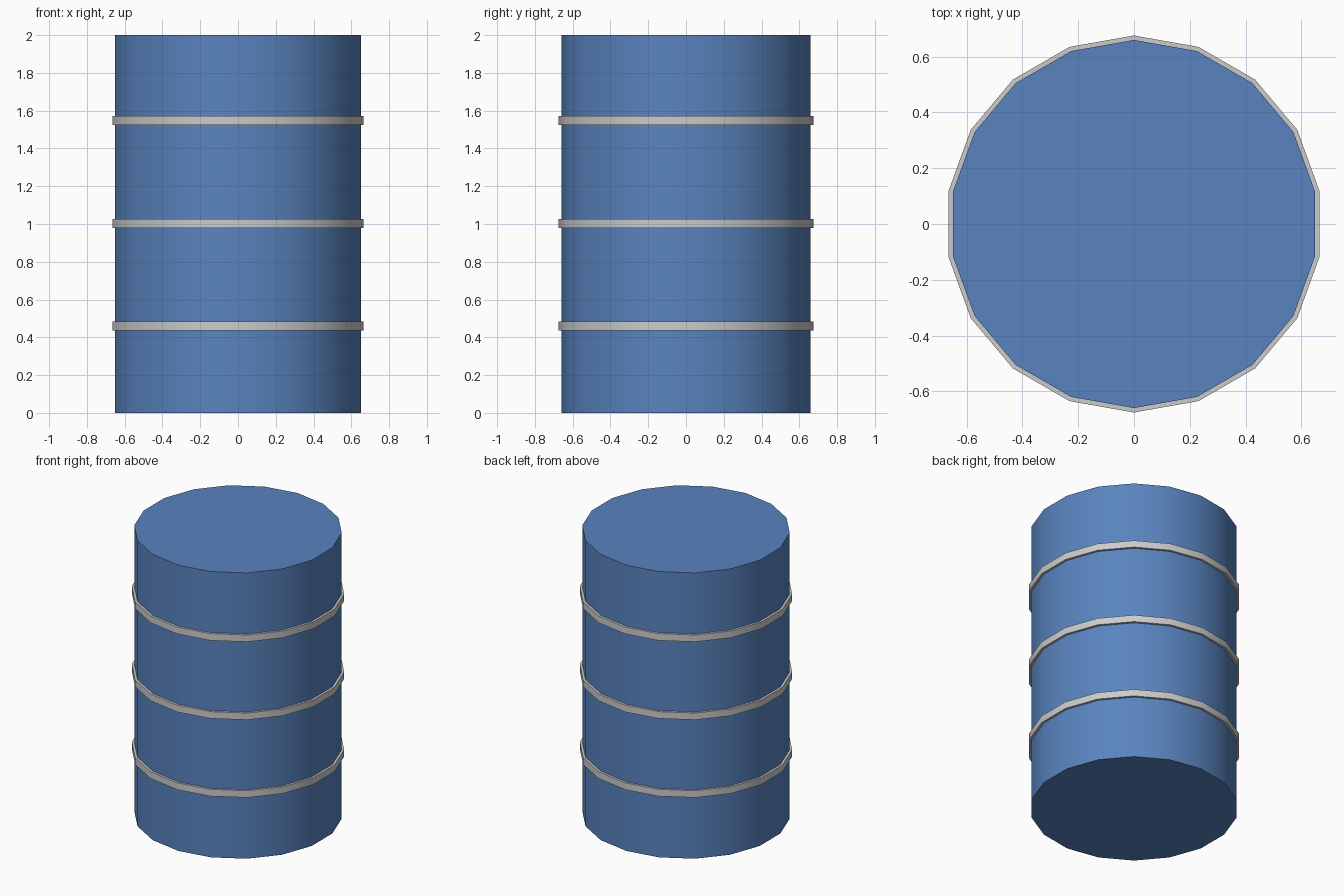
import bpy, bmesh
from math import sin, cos, radians, tau

if "Cube" in bpy.data.objects:
    bpy.data.objects.remove(bpy.data.objects["Cube"])

SIDES = 18


def revolve(name, profile, closed, color=None):
    """Spin an (r, z) profile into an 18-sided solid."""
    bm = bmesh.new()
    rings = [[bm.verts.new((r * sin(tau * i / SIDES), r * cos(tau * i / SIDES), z))
              for i in range(SIDES)] for r, z in profile]
    pairs = list(zip(rings, rings[1:]))
    if closed:
        pairs.append((rings[-1], rings[0]))
    else:
        bm.faces.new(rings[0])
        bm.faces.new(rings[-1])
    for a, b in pairs:
        for i in range(SIDES):
            j = (i + 1) % SIDES
            bm.faces.new((a[i], a[j], b[j], b[i]))
    bmesh.ops.recalc_face_normals(bm, faces=bm.faces)
    mesh = bpy.data.meshes.new(name)
    bm.to_mesh(mesh)
    bm.free()
    obj = bpy.data.objects.new(name, mesh)
    bpy.context.collection.objects.link(obj)
    if color:
        mat = bpy.data.materials.new(name + "_paint")
        mat.diffuse_color = color
        mat.use_nodes = True
        mat.node_tree.nodes["Principled BSDF"].inputs["Base Color"].default_value = mat.diffuse_color
        mesh.materials.append(mat)
    # smooth around the wall, sharp at the rims
    bpy.ops.object.select_all(action='DESELECT')
    obj.select_set(True)
    bpy.context.view_layer.objects.active = obj
    bpy.ops.object.shade_smooth_by_angle(angle=radians(30))
    return obj


# Blue drum body
revolve("barrel_body", [(0.66, 0), (0.66, 2)], False, (0.1, 0.23, 0.52, 1))

# Three grey hoops around the body
H = 0.024
for name, z in (("lower_hoop", 0.459), ("middle_hoop", 1.003), ("upper_hoop", 1.549)):
    revolve(name, [(0.658, z - H), (0.676, z - H), (0.676, z + H), (0.658, z + H)], True)
